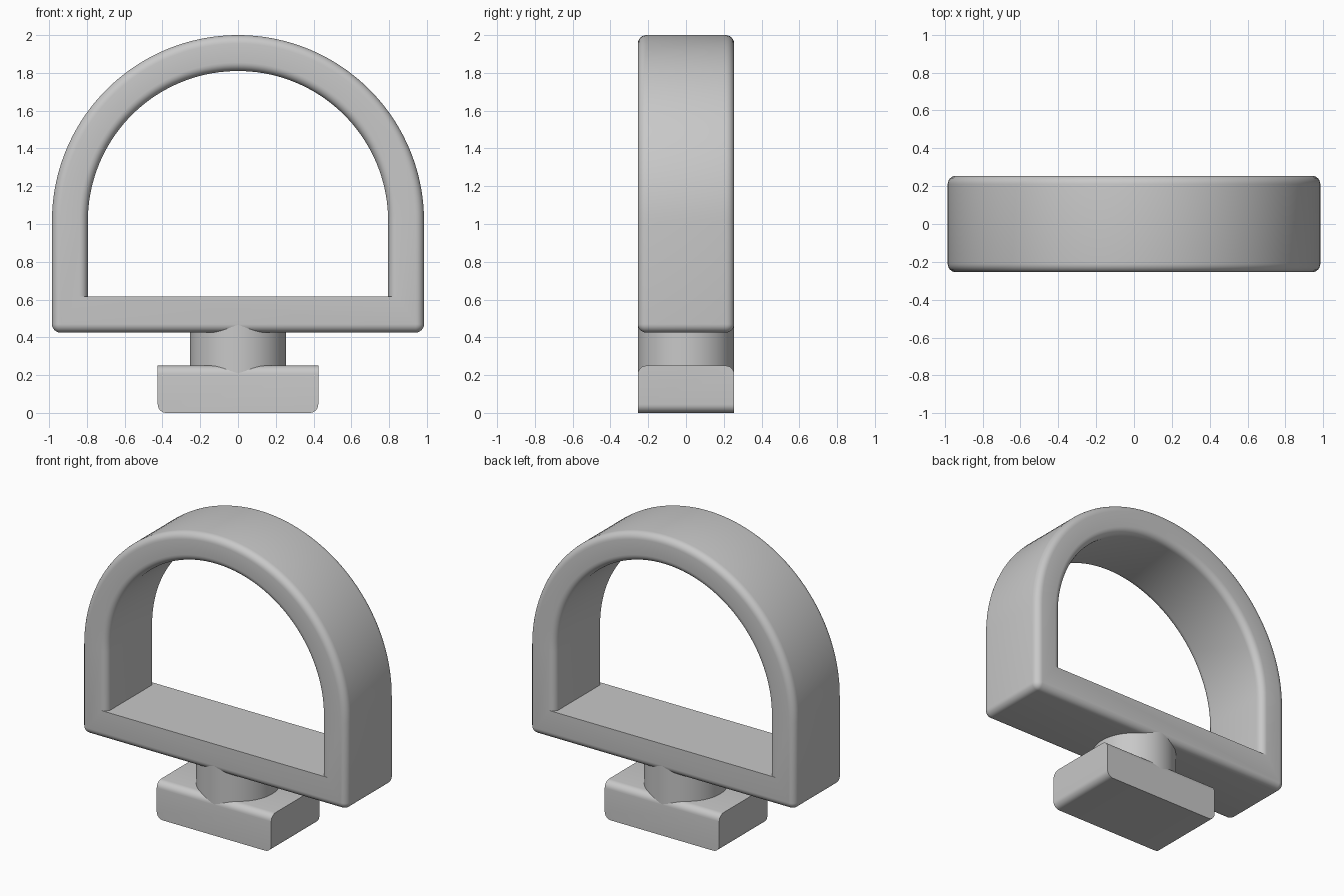
import bpy, bmesh, math

if "Cube" in bpy.data.objects:
    bpy.data.objects.remove(bpy.data.objects["Cube"], do_unlink=True)

grey = bpy.data.materials.new("plain grey")
grey.use_nodes = True
colour = (0.58, 0.58, 0.58, 1)
grey.diffuse_color = colour
grey.node_tree.nodes["Principled BSDF"].inputs["Base Color"].default_value = colour

HALF = 0.255      # half depth of every part
FILLET = 0.045    # edge rounding
ARC, CORNER = 72, 6


def finish(bm, name):
    bmesh.ops.remove_doubles(bm, verts=bm.verts, dist=1e-5)
    bmesh.ops.recalc_face_normals(bm, faces=bm.faces)
    mesh = bpy.data.meshes.new(name)
    bm.to_mesh(mesh)
    bm.free()
    mesh.materials.append(grey)
    ob = bpy.data.objects.new(name, mesh)
    bpy.context.collection.objects.link(ob)
    bpy.ops.object.select_all(action='DESELECT')
    ob.select_set(True)
    bpy.context.view_layer.objects.active = ob
    bpy.ops.object.shade_smooth_by_angle(angle=math.radians(35))
    return ob


def arch_loop(bm, y, width, floor, radius):
    """Closed D outline: half circle on top, two rounded lower corners."""
    spring = 1.015

    def arc(cx, cz, r, start, sweep, n):
        angles = [start + sweep * i / n for i in range(n + 1)]
        return [bm.verts.new((cx + r * math.cos(a), y, cz + r * math.sin(a))) for a in angles]

    quarter = math.pi / 2
    return (arc(0, spring, width, 0, math.pi, ARC)
            + arc(radius - width, floor + radius, radius, math.pi, quarter, CORNER)
            + arc(width - radius, floor + radius, radius, -quarter, quarter, CORNER))


# Arched loop: rounded outside, sharp floor inside
bm = bmesh.new()
steps = [i * math.pi / 2 / CORNER for i in range(CORNER + 1)]
side = [(FILLET * (1 - math.cos(a)), HALF - FILLET * (1 - math.sin(a))) for a in steps]
section = [(t, -y) for t, y in reversed(side)] + side
rings = [arch_loop(bm, y, 0.985 - t, 0.425 + t, FILLET - t) for t, y in section]
rings += [arch_loop(bm, y, 0.795 + t, 0.615, 0) for t, y in reversed(section)]
for a, b in zip(rings, rings[1:] + rings[:1]):
    n = len(a)
    for i in range(n):
        j = (i + 1) % n
        bm.faces.new((a[i], a[j], b[j], b[i]))
finish(bm, "arched_loop")

# Round stem, running into the loop and the foot
bm = bmesh.new()
bmesh.ops.create_cone(bm, cap_ends=True, segments=72, radius1=HALF - 0.0005,
                      radius2=HALF - 0.0005, depth=0.28)
bmesh.ops.translate(bm, verts=bm.verts, vec=(0, 0, 0.335))
finish(bm, "stem")

# Foot block: long top edges and short bottom edges rounded
bm = bmesh.new()
bmesh.ops.create_cube(bm, size=1)
bmesh.ops.scale(bm, verts=bm.verts, vec=(0.85, 2 * HALF, 0.25))
bmesh.ops.translate(bm, verts=bm.verts, vec=(0, 0, 0.125))


def is_edge(e, axis, top):
    a, b = (v.co for v in e.verts)
    return abs(a[axis] - b[axis]) > 0.1 and all((c.z > 0.1) == top for c in (a, b))


for axis, top in ((0, True), (1, False)):
    edges = [e for e in bm.edges if is_edge(e, axis, top)]
    bmesh.ops.bevel(bm, geom=edges, offset=FILLET, segments=CORNER,
                    profile=0.5, affect='EDGES')
finish(bm, "foot_block")
